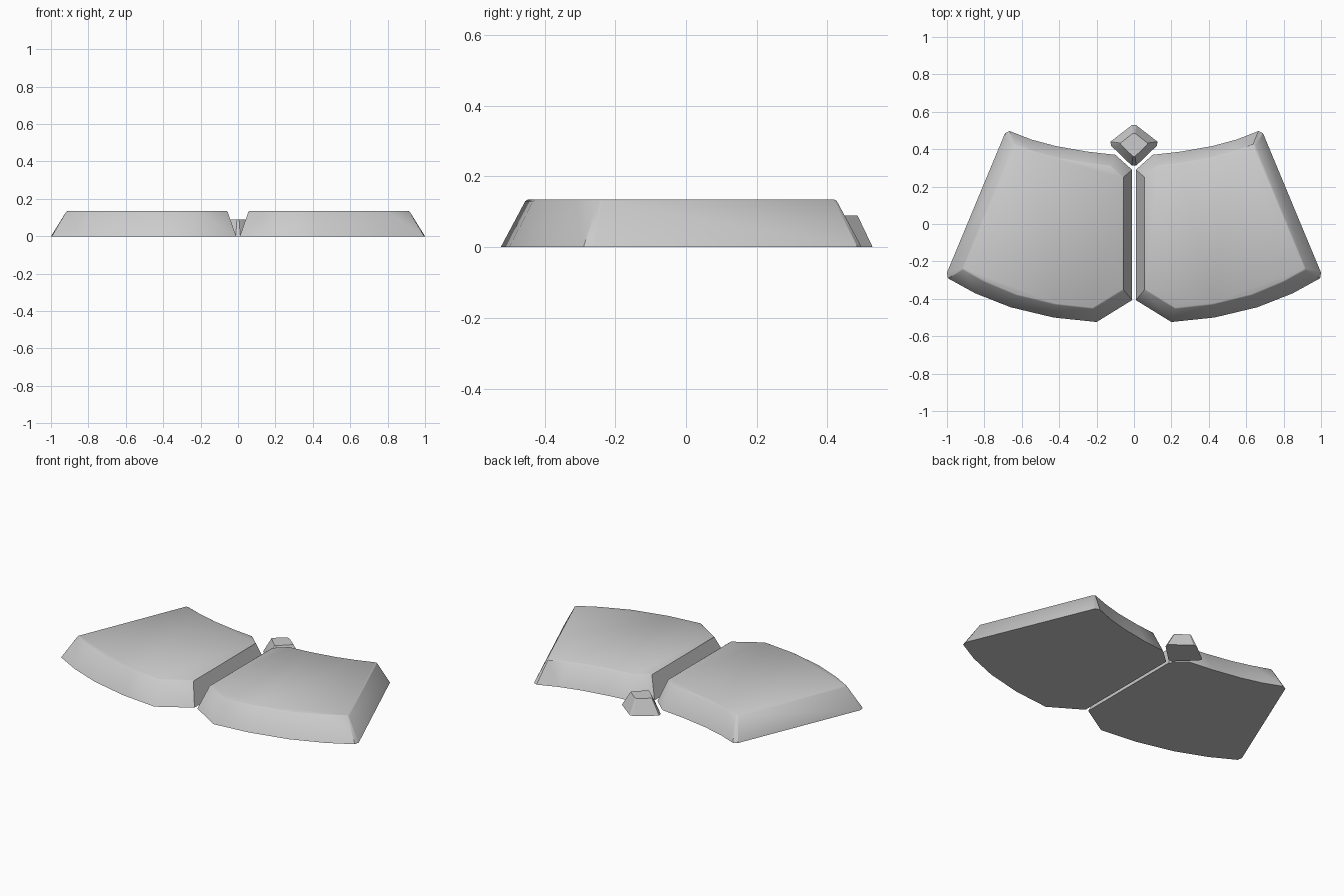
import bpy, bmesh

if "Cube" in bpy.data.objects:
    bpy.data.objects.remove(bpy.data.objects["Cube"])


def frustum(name, base, top, height, bevel, mirror=False):
    """Loft a base outline to a matching smaller top outline."""
    if mirror:
        base = [(-x, y) for x, y in reversed(base)]
        top = [(-x, y) for x, y in reversed(top)]
    bm = bmesh.new()
    lo = [bm.verts.new((x, y, 0)) for x, y in base]
    hi = [bm.verts.new((x, y, height)) for x, y in top]
    n = len(lo)
    for i in range(n):
        j = (i + 1) % n
        bm.faces.new((lo[i], lo[j], hi[j], hi[i]))
    bm.faces.new(hi)
    bm.faces.new(lo[::-1])
    bmesh.ops.recalc_face_normals(bm, faces=bm.faces[:])
    # soften the top rim
    if bevel:
        rim = [e for e in bm.edges if all(v.co.z > height / 2 for v in e.verts)]
        bmesh.ops.bevel(bm, geom=rim, offset=bevel, segments=1, affect='EDGES')
    mesh = bpy.data.meshes.new(name)
    bm.to_mesh(mesh)
    bm.free()
    obj = bpy.data.objects.new(name, mesh)
    bpy.context.collection.objects.link(obj)
    bpy.ops.object.select_all(action='DESELECT')
    obj.select_set(True)
    bpy.context.view_layer.objects.active = obj
    bpy.ops.object.shade_smooth_by_angle(angle=0.6)
    return obj


# Large curved plates: outline runs from the notch, along the back arc, then the front arc
plate_base = [(.01, .29), (.10, .37), (.25, .387), (.42, .417), (.55, .452), (.665, .497),
              (.69, .485), (1.0, -.26), (.995, -.29), (.85, -.37), (.66, -.445),
              (.43, -.50), (.20, -.524), (.01, -.407)]
plate_top = [(.057, .25), (.127, .313), (.25, .326), (.41, .354), (.53, .387), (.636, .424),
             (.648, .418), (.916, -.236), (.912, -.246), (.80, -.308), (.63, -.379),
             (.42, -.43), (.22, -.452), (.057, -.351)]
frustum("right_plate", plate_base, plate_top, .135, .005)
frustum("left_plate", plate_base, plate_top, .135, .005, mirror=True)

# Small diamond stud behind the gap
stud_base = [(-.012, .312), (.012, .312), (.122, .418), (.126, .44), (.012, .528),
             (-.012, .528), (-.126, .44), (-.122, .418)]
stud_top = [(-.006, .362), (.006, .362), (.071, .425), (.072, .433), (.006, .485),
            (-.006, .485), (-.072, .433), (-.071, .425)]
frustum("diamond_stud", stud_base, stud_top, .09, 0)
